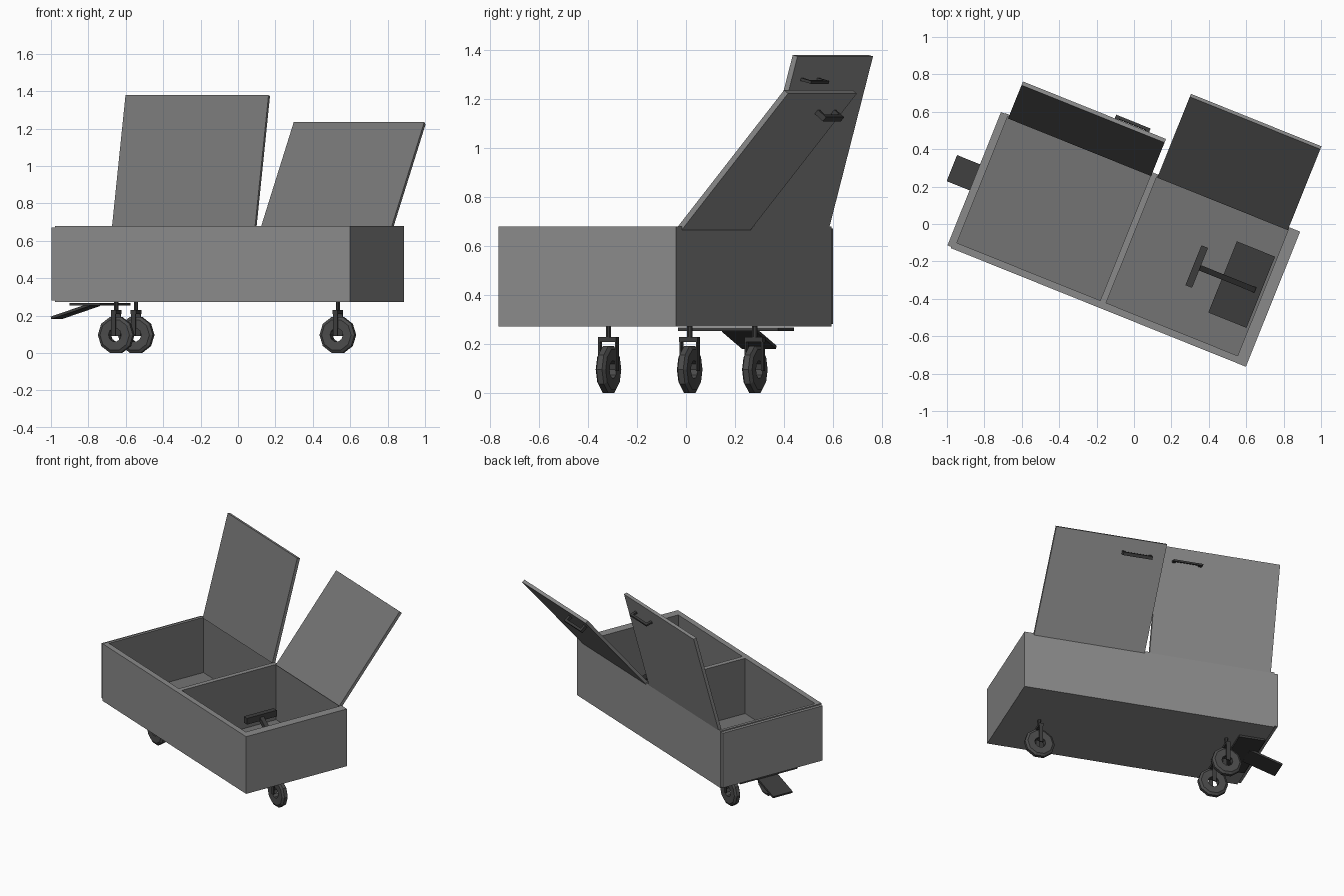
import bpy, bmesh, math
from mathutils import Matrix, Vector

if "Cube" in bpy.data.objects:
    bpy.data.objects.remove(bpy.data.objects["Cube"])

# The whole cart is turned about z; parts are laid out in its own axes
CART = Matrix.Translation((-0.0485, -0.086, 0)) @ Matrix.Rotation(math.radians(-21.9), 4, 'Z')
MID = 0.012      # centre line of the running gear
TOP, BACK = 0.68, 0.391


def paint(name, v):
    m = bpy.data.materials.new(name)
    m.diffuse_color = (v, v, v, 1)
    m.use_nodes = True
    m.node_tree.nodes["Principled BSDF"].inputs["Base Color"].default_value = m.diffuse_color
    return m


shell_grey = paint("shell_grey", 0.255)
inner_grey = paint("inner_grey", 0.175)
dark = paint("dark_metal", 0.045)
tyre = paint("tyre_rubber", 0.07)


def finish(name, bm, matrix=Matrix(), mat=None):
    bmesh.ops.recalc_face_normals(bm, faces=bm.faces)
    me = bpy.data.meshes.new(name)
    bm.to_mesh(me)
    bm.free()
    ob = bpy.data.objects.new(name, me)
    bpy.context.collection.objects.link(ob)
    ob.matrix_world = CART @ matrix
    if mat:
        me.materials.append(mat)
    return ob


def add_box(bm, x, y, z):
    size = (x[1] - x[0], y[1] - y[0], z[1] - z[0])
    mid = (sum(x) / 2, sum(y) / 2, sum(z) / 2)
    bmesh.ops.create_cube(bm, size=1, matrix=Matrix.Translation(mid) @ Matrix.Diagonal((*size, 1)))


def boxes(name, parts, matrix=Matrix(), mat=None):
    bm = bmesh.new()
    for p in parts:
        add_box(bm, *p)
    return finish(name, bm, matrix, mat)


# Bin with two compartments; the cutters carry the darker inside colour
bin_body = boxes("bin_body", [((-0.848, 0.8525), (-0.387, BACK), (0.272, TOP))], mat=shell_grey)
bin_body.data.materials.append(inner_grey)
for side, x in (("left", (-0.828, -0.002)), ("right", (0.032, 0.79))):
    cutter = boxes(side + "_compartment_cutter", [(x, (-0.349, 0.380), (0.286, 0.8))], mat=shell_grey)
    cutter.data.materials.append(inner_grey)
    for f in cutter.data.polygons:
        f.material_index = 1
    cutter.hide_render = True
    cutter.hide_set(True)
    mod = bin_body.modifiers.new(side + "_compartment", 'BOOLEAN')
    mod.operation = 'DIFFERENCE'
    mod.solver = 'EXACT'
    mod.object = cutter

# Outer end panel
boxes("end_panel", [((-0.870, -0.848), (-0.380, 0.388), (0.282, 0.672))], mat=shell_grey)

# Open lids with handles, drawn closed about the hinge and then swung back
THICK = 0.022
for side, x, hx, tilt, grip in (("left", (-0.822, 0.002), (-0.293, -0.095), 15.4, 0.012),
                                ("right", (0.036, 0.788), (0.125, 0.323), 40, 0.022)):
    t = math.radians(tilt)
    swing = (Matrix.Translation((0, BACK, TOP - THICK * math.sin(t)))
             @ Matrix.Rotation(-math.pi / 2 - t, 4, 'X'))
    lid = boxes(side + "_lid", [(x, (-0.725, 0), (-THICK, 0))], swing, shell_grey)
    lid.data.materials.append(inner_grey)
    for f in lid.data.polygons:
        if f.normal.z < -0.5:
            f.material_index = 1
    y = (-0.628 - grip / 2, -0.628 + grip / 2)
    boxes(side + "_lid_handle", [(hx, y, (0.030, 0.047)),
                                 ((hx[0], hx[0] + 0.02), y, (0, 0.030)),
                                 ((hx[1] - 0.02, hx[1]), y, (0, 0.030))], swing, dark)


# Casters: one at the right end, two at the left end
def caster(name, u, v):
    at = Matrix.Translation((u, v, 0))
    ring = 10
    profile = [(0.037, -0.02), (0.085, -0.022), (0.101, -0.012),
               (0.101, 0.012), (0.085, 0.022), (0.037, 0.02)]
    bm = bmesh.new()
    rows = []
    for i in range(ring):
        a = 2 * math.pi * (i + 0.5) / ring
        rows.append([bm.verts.new((r * math.sin(a), w, 0.097 + r * math.cos(a)))
                     for r, w in profile])
    for i in range(ring):
        n = (i + 1) % ring
        for j in range(len(profile)):
            k = (j + 1) % len(profile)
            bm.faces.new((rows[i][j], rows[n][j], rows[n][k], rows[i][k]))
    finish(name + "_wheel", bm, at, tyre)
    # Fork and stem
    bm = bmesh.new()
    add_box(bm, (-0.015, 0.015), (-0.04, 0.04), (0.210, 0.23))
    for s in (-1, 1):
        add_box(bm, (-0.013, 0.013), tuple(sorted((s * 0.033, s * 0.04))), (0.092, 0.210))
    bmesh.ops.create_cone(bm, cap_ends=True, segments=8, radius1=0.012, radius2=0.012,
                          depth=0.05, matrix=Matrix.Translation((0, 0, 0.25)))
    finish(name + "_fork", bm, at, dark)


caster("right_caster", 0.626, 0.004)
caster("left_front_caster", -0.597, MID - 0.143)
caster("left_back_caster", -0.597, MID + 0.143)


def sloped_bar(name, start, end, width, thick):
    # Flat bar between two (x, z) points along the cart
    a, b = Vector((start[0], MID, start[1])), Vector((end[0], MID, end[1]))
    d = b - a
    rot = Matrix.Rotation(-math.atan2(d.z, d.x), 4, 'Y')
    h = thick / 2
    boxes(name, [((0, d.length), (-width / 2, width / 2), (-h, h))], Matrix.Translation(a) @ rot, dark)


# Foot pedal under the left end
boxes("pedal_mount", [((-0.835, -0.66), (MID - 0.22, MID + 0.22), (0.254, 0.268))], mat=dark)
sloped_bar("foot_pedal", (-0.78, 0.258), (-1.0, 0.188), 0.15, 0.014)

# T handle with its base plate in the right compartment
boxes("handle_base", [((0.558, 0.778), (MID - 0.205, MID + 0.205), (0.286, 0.302))], mat=dark)
sloped_bar("handle_rod", (0.41, 0.548), (0.738, 0.31), 0.03, 0.03)
boxes("handle_grip", [((0.390, 0.428), (MID - 0.115, MID + 0.115), (0.528, 0.572))], mat=dark)
